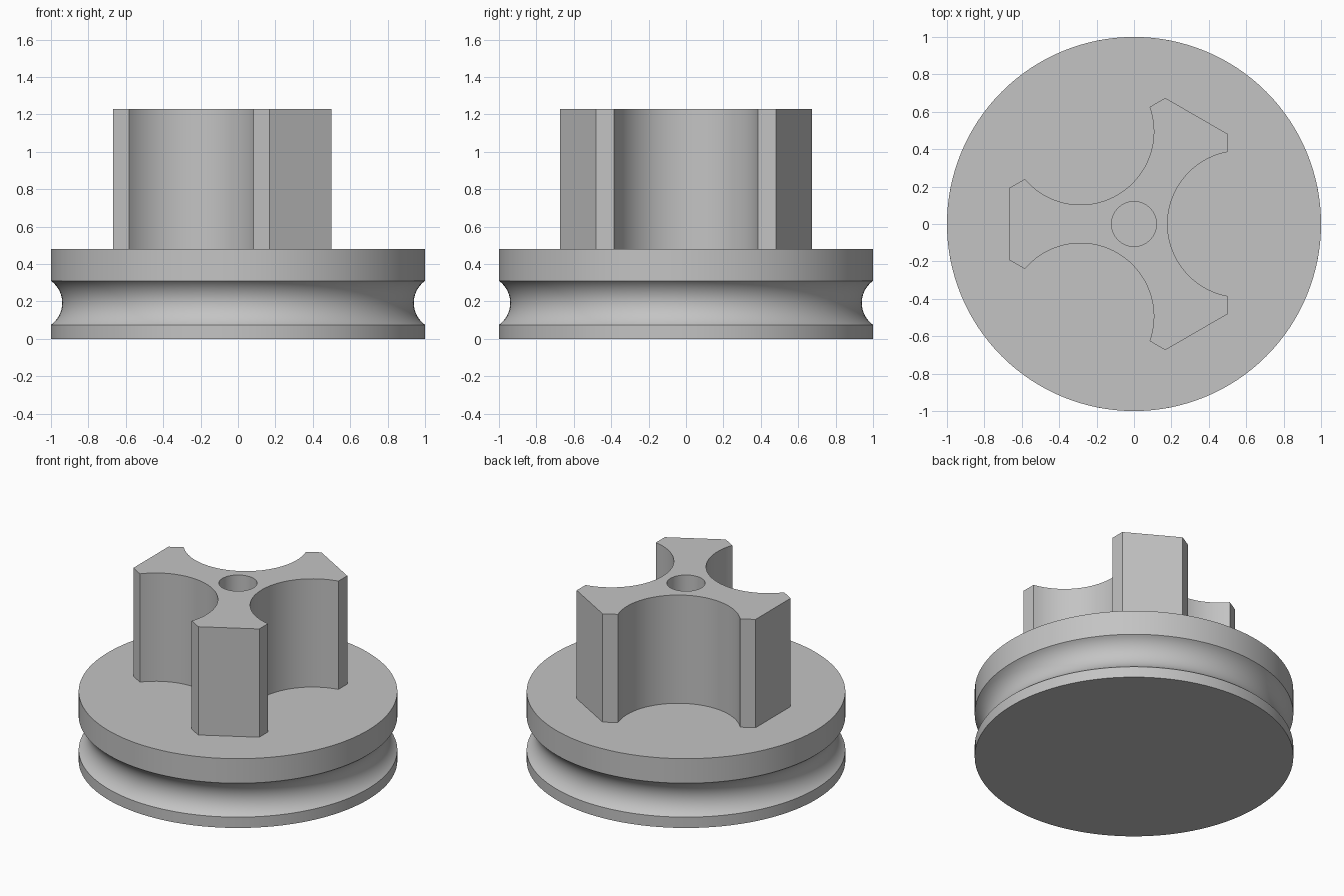
import bpy, bmesh
from math import sin, cos, pi, radians, atan2, asin
from mathutils import Vector, Matrix

cube = bpy.data.objects.get("Cube")
if cube:
    bpy.data.objects.remove(cube, do_unlink=True)

grey = bpy.data.materials.new("plain_grey")
grey.use_nodes = True
GREY = (0.55, 0.55, 0.55, 1)
grey.diffuse_color = GREY
grey.node_tree.nodes["Principled BSDF"].inputs["Base Color"].default_value = GREY


def finish(bm, name):
    bmesh.ops.recalc_face_normals(bm, faces=bm.faces)
    mesh = bpy.data.meshes.new(name)
    bm.to_mesh(mesh)
    bm.free()
    mesh.materials.append(grey)
    obj = bpy.data.objects.new(name, mesh)
    bpy.context.collection.objects.link(obj)
    bpy.ops.object.select_all(action='DESELECT')
    obj.select_set(True)
    bpy.context.view_layer.objects.active = obj
    bpy.ops.object.shade_smooth_by_angle(angle=radians(30))
    return obj


def arc(cx, cy, r, start, end, steps):
    return [(cx + r * cos(start + (end - start) * i / steps),
             cy + r * sin(start + (end - start) * i / steps)) for i in range(steps + 1)]


# Grooved disc: the rim profile is turned around the z axis
SEGMENTS = 128
DISC_TOP = 0.48
half = asin(0.1175 / 0.145)
groove = arc(1.085, 0.1925, 0.145, pi + half, pi - half, 20)
profile = [(1, 0)] + groove + [(1, DISC_TOP)]

bm = bmesh.new()
rings = [[bm.verts.new((x * cos(2 * pi * i / SEGMENTS), x * sin(2 * pi * i / SEGMENTS), z))
          for i in range(SEGMENTS)] for x, z in profile]
for low, high in zip(rings, rings[1:]):
    for i in range(SEGMENTS):
        j = (i + 1) % SEGMENTS
        bm.faces.new((low[i], low[j], high[j], high[i]))
bm.faces.new(rings[0])
bm.faces.new(rings[-1])
finish(bm, "grooved_disc")

# Three-armed knob: one scallop plus one arm tip, repeated three times
BOTTOM, TOP = 0.47, 1.23
swing = atan2(0.385, 0.071)
third = arc(0.571, 0, 0.3915, pi + swing, pi - swing, 40) + [(0.5, 0.482), (0.167, 0.674)]
outline = []
for k in range(3):
    turn = Matrix.Rotation(k * 2 * pi / 3, 3, 'Z')
    outline += [turn @ Vector((x, y, BOTTOM)) for x, y in third]
bore = [Vector((x, y, BOTTOM)) for x, y in arc(0, 0, 0.12, 0, 2 * pi, 48)[:-1]]

bm = bmesh.new()
edges = []
for loop in (outline, bore):
    verts = [bm.verts.new(p) for p in loop]
    edges += [bm.edges.new((verts[i - 1], v)) for i, v in enumerate(verts)]
bmesh.ops.triangle_fill(bm, edges=edges, use_beauty=True, normal=(0, 0, 1))
raised = bmesh.ops.extrude_face_region(bm, geom=bm.faces[:], use_keep_orig=True)
bmesh.ops.translate(bm, vec=(0, 0, TOP - BOTTOM),
                    verts=[g for g in raised["geom"] if isinstance(g, bmesh.types.BMVert)])
finish(bm, "three_arm_knob")
